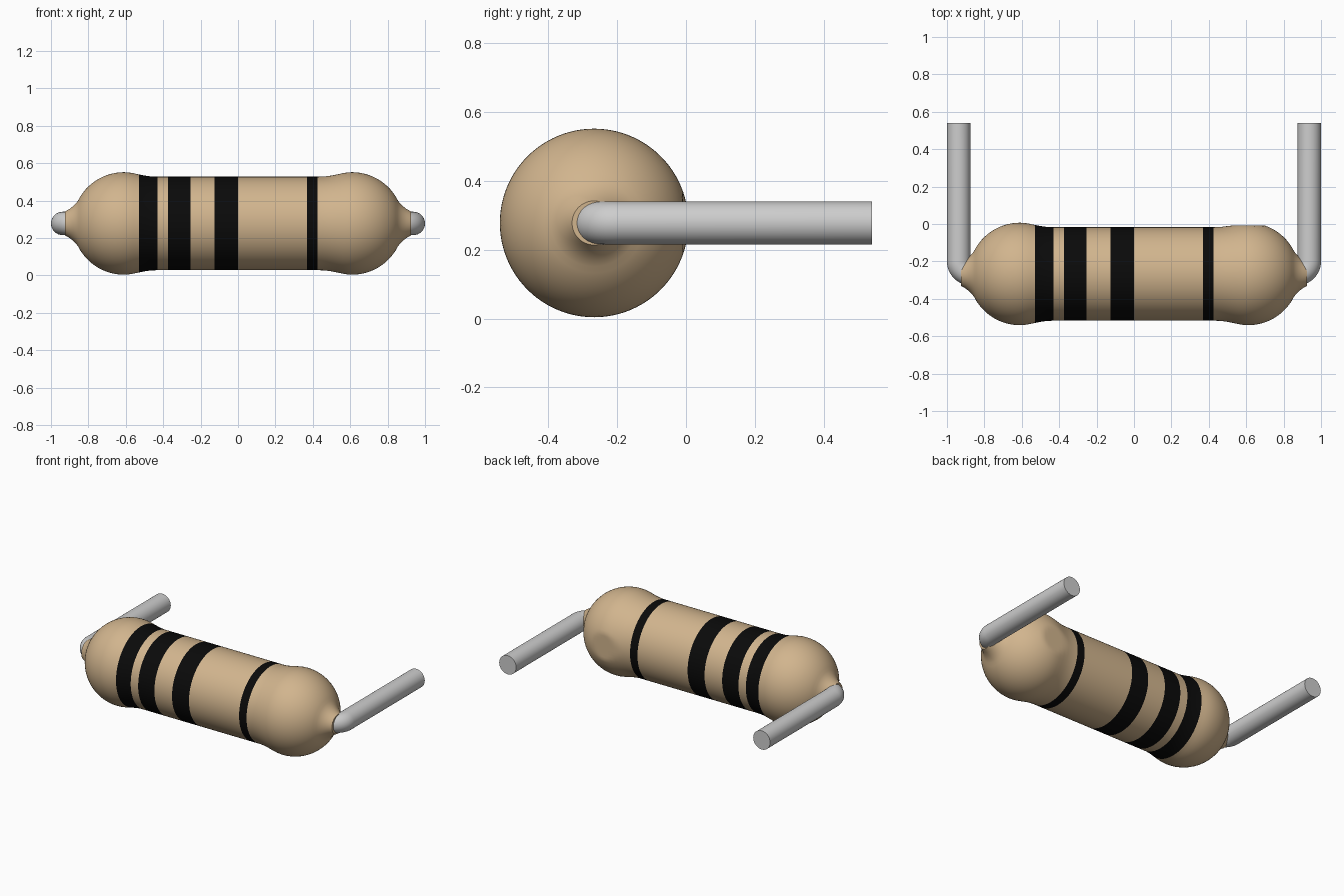
import bpy, bmesh, math
from mathutils import Vector

cube = bpy.data.objects.get("Cube")
if cube:
    bpy.data.objects.remove(cube, do_unlink=True)


def material(name, rgb):
    m = bpy.data.materials.new(name)
    m.use_nodes = True
    m.diffuse_color = (*rgb, 1)
    bsdf = next(n for n in m.node_tree.nodes if n.type == 'BSDF_PRINCIPLED')
    bsdf.inputs["Base Color"].default_value = (*rgb, 1)
    return m


tan = material("tan body", (0.64, 0.46, 0.27))
black = material("black band", (0.003, 0.003, 0.003))
metal = material("grey metal", (0.61, 0.61, 0.61))

AXIS_Y, AXIS_Z = -0.267, 0.278
BULB_X, BULB_R = 0.61, 0.274
BANDS = [(-0.53, -0.43), (-0.375, -0.255), (-0.125, 0.0), (0.37, 0.425)]
SEGMENTS = 96


def smooth(obj, angle=40):
    bpy.ops.object.select_all(action='DESELECT')
    obj.select_set(True)
    bpy.context.view_layer.objects.active = obj
    bpy.ops.object.shade_smooth_by_angle(angle=math.radians(angle))


# Half profile: straight barrel, flared shoulder, round bulb, flared neck
half = [(0.43, 0.25), (0.45, 0.2505), (0.475, 0.2525), (0.50, 0.256),
        (0.53, 0.262), (0.56, 0.2685), (0.585, 0.2725)]
for i in range(13):
    a = math.radians(58 * i / 12)
    half.append((BULB_X + BULB_R * math.sin(a), BULB_R * math.cos(a)))
half += [(0.853, 0.126), (0.865, 0.109), (0.88, 0.094), (0.90, 0.078), (0.925, 0.064)]

profile = {round(s * x, 4): r for x, r in half for s in (-1, 1)}
for band in BANDS:
    for x in band:
        profile.setdefault(round(x, 4), 0.25)

# Body revolved about the x axis, with bands coloured by position
bm = bmesh.new()
rings = []
for x in sorted(profile):
    ring = []
    for k in range(SEGMENTS):
        a = math.tau * k / SEGMENTS
        y, z = profile[x] * math.cos(a), profile[x] * math.sin(a)
        # Slightly flattened back of the left bulb
        if x > 0.5:
            y = min(y, 0.259)
        ring.append(bm.verts.new((x, AXIS_Y + y, AXIS_Z + z)))
    rings.append(ring)
for a, b in zip(rings, rings[1:]):
    for k in range(SEGMENTS):
        n = (k + 1) % SEGMENTS
        f = bm.faces.new((a[k], a[n], b[n], b[k]))
        cx = f.calc_center_median().x
        f.material_index = int(any(lo < cx < hi for lo, hi in BANDS))
bm.faces.new(rings[0])
bm.faces.new(rings[-1])
bmesh.ops.recalc_face_normals(bm, faces=bm.faces)
mesh = bpy.data.meshes.new("body")
bm.to_mesh(mesh)
bm.free()
mesh.materials.append(tan)
mesh.materials.append(black)
body = bpy.data.objects.new("body", mesh)
bpy.context.collection.objects.link(body)
smooth(body)

# Bent wire leads
WIRE_R, WIRE_X, BEND = 0.0625, 0.9375, 0.068
for name, side in (("left_lead", 1), ("right_lead", -1)):
    path = [(WIRE_X, 0.541)]
    for i in range(13):
        a = math.radians(90 * i / 12)
        path.append((WIRE_X - BEND + BEND * math.cos(a),
                     AXIS_Y + BEND - BEND * math.sin(a)))
    path.append((0.82, AXIS_Y))
    bm = bmesh.new()
    rings = []
    for i, (x, y) in enumerate(path):
        before, after = path[max(i - 1, 0)], path[min(i + 1, len(path) - 1)]
        t = Vector((after[0] - before[0], after[1] - before[1])).normalized()
        if i == 1:
            t = Vector((0, -1))
        elif i == len(path) - 2:
            t = Vector((-1, 0))
        ring = []
        for k in range(32):
            a = math.tau * k / 32
            c, s = WIRE_R * math.cos(a), WIRE_R * math.sin(a)
            ring.append(bm.verts.new((side * (x - t.y * c), y + t.x * c, AXIS_Z + s)))
        rings.append(ring)
    for a, b in zip(rings, rings[1:]):
        for k in range(32):
            n = (k + 1) % 32
            bm.faces.new((a[k], a[n], b[n], b[k]))
    bm.faces.new(rings[0])
    bm.faces.new(rings[-1])
    bmesh.ops.recalc_face_normals(bm, faces=bm.faces)
    mesh = bpy.data.meshes.new(name)
    bm.to_mesh(mesh)
    bm.free()
    mesh.materials.append(metal)
    lead = bpy.data.objects.new(name, mesh)
    bpy.context.collection.objects.link(lead)
    smooth(lead)
